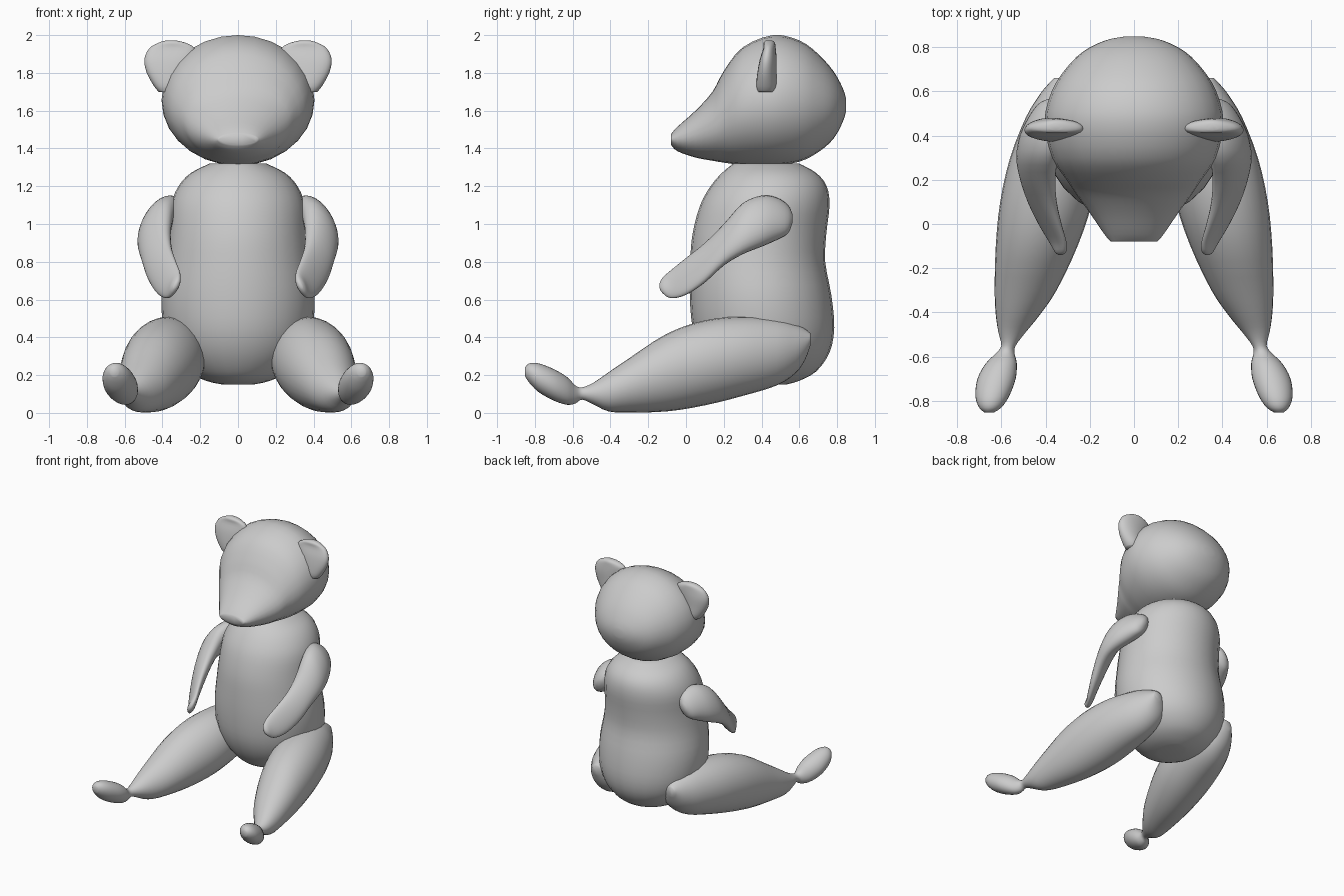
import bpy
from math import sin, cos, pi, copysign


def spline(rows, steps):
    # smooth the rings between the given sections
    out = []
    for i in range(len(rows) - 1):
        p0, p1 = rows[max(i - 1, 0)], rows[i]
        p2, p3 = rows[i + 1], rows[min(i + 2, len(rows) - 1)]
        for k in range(steps):
            t = k / steps
            out.append([0.5 * (2 * b + (c - a) * t + (2 * a - 5 * b + 4 * c - d) * t * t
                               + (3 * b - a - 3 * c + d) * t ** 3)
                        for a, b, c, d in zip(p0, p1, p2, p3)])
    out.append(list(rows[-1]))
    return out


def loft(name, rows, axis, side=1, shear=0.0, power=1.0, dish=0.0, seg=28, steps=3):
    """rows: (position, x min, x max, other min, other max); axis 'Y' or 'Z'"""
    rings = spline(rows, steps)
    verts = []
    for t, x0, x1, b0, b1 in rings:
        for k in range(seg):
            a = 2 * pi * k / seg
            c = copysign(abs(cos(a)) ** power, cos(a))
            s = copysign(abs(sin(a)) ** power, sin(a))
            db = s * (b1 - b0) / 2
            x = (x0 + x1) / 2 + c * (x1 - x0) / 2 + shear * db
            b = (b0 + b1) / 2 + db
            if s < 0:
                b += dish * s * s * (x1 - x0)
            verts.append((side * x, t, b) if axis == 'Y' else (side * x, b, t))
    n = len(rings)
    faces = [(r * seg + k, r * seg + (k + 1) % seg,
              (r + 1) * seg + (k + 1) % seg, (r + 1) * seg + k)
             for r in range(n - 1) for k in range(seg)]
    faces += [tuple(range(seg))[::-1], tuple(range((n - 1) * seg, n * seg))]
    me = bpy.data.meshes.new(name)
    me.from_pydata(verts, [], faces)
    ob = bpy.data.objects.new(name, me)
    bpy.context.collection.objects.link(ob)
    # make the normals point outward and shade smooth
    bpy.ops.object.select_all(action='DESELECT')
    ob.select_set(True)
    bpy.context.view_layer.objects.active = ob
    bpy.ops.object.mode_set(mode='EDIT')
    bpy.ops.mesh.select_all(action='SELECT')
    bpy.ops.mesh.normals_make_consistent(inside=False)
    bpy.ops.object.mode_set(mode='OBJECT')
    bpy.ops.object.shade_smooth_by_angle(angle=1.0)
    return ob


# Torso: (z, half width, y front, y back)
torso = [(.15, .08, .30, .53), (.17, .17, .22, .60), (.22, .26, .15, .69),
         (.32, .35, .08, .76), (.45, .395, .035, .785), (.62, .405, .02, .77),
         (.80, .38, .022, .737), (.95, .365, .035, .743), (1.10, .355, .075, .76),
         (1.20, .315, .13, .745), (1.27, .25, .19, .69), (1.32, .15, .25, .60)]
loft("torso", [(z, -w, w, a, b) for z, w, a, b in torso], 'Z')

# Head with snout: (y, half width, z bottom, z top)
head = [(-.08, .105, 1.42, 1.475), (-.045, .135, 1.385, 1.515), (.05, .20, 1.352, 1.60),
        (.14, .265, 1.335, 1.70), (.20, .305, 1.325, 1.81), (.30, .37, 1.313, 1.935),
        (.46, .405, 1.31, 2.0), (.60, .372, 1.33, 1.972), (.70, .31, 1.38, 1.90),
        (.78, .23, 1.45, 1.81), (.83, .13, 1.54, 1.72), (.848, .04, 1.60, 1.66)]
loft("head", [(y, -w, w, a, b) for y, w, a, b in head], 'Y')

# Paired parts
ear = [(1.70, .33, .42, .375, .465), (1.73, .29, .445, .36, .48), (1.80, .26, .483, .36, .48),
       (1.87, .24, .496, .37, .48), (1.93, .23, .47, .39, .475), (1.96, .28, .42, .40, .47),
       (1.972, .33, .38, .42, .455)]
arm = [(.565, .36, .39, 1.01, 1.05), (.54, .32, .43, .95, 1.10), (.48, .30, .47, .915, 1.14),
       (.40, .32, .505, .88, 1.15), (.30, .355, .52, .84, 1.11), (.20, .365, .505, .78, 1.0),
       (.10, .36, .47, .69, .90), (0, .34, .42, .625, .82), (-.08, .315, .375, .607, .755),
       (-.125, .31, .355, .635, .715), (-.14, .325, .34, .66, .685)]
leg = [(.66, .30, .36, .36, .42), (.63, .24, .39, .28, .445), (.58, .20, .43, .21, .47),
       (.48, .18, .49, .145, .497), (.30, .17, .56, .09, .51), (.10, .19, .605, .04, .49),
       (-.10, .255, .625, .008, .42), (-.30, .35, .63, .002, .29), (-.41, .425, .625, .008, .215),
       (-.49, .49, .613, .045, .16), (-.55, .535, .60, .07, .135), (-.585, .54, .625, .05, .145),
       (-.63, .53, .67, .043, .19), (-.70, .535, .708, .065, .232), (-.78, .565, .717, .11, .262),
       (-.83, .60, .70, .16, .262), (-.853, .635, .675, .195, .24)]
for side, label in ((1, "left"), (-1, "right")):
    loft(label + "_ear", ear, 'Z', side, dish=.08)
    loft(label + "_arm", arm, 'Y', side, shear=-.35)
    loft(label + "_leg", leg, 'Y', side)
